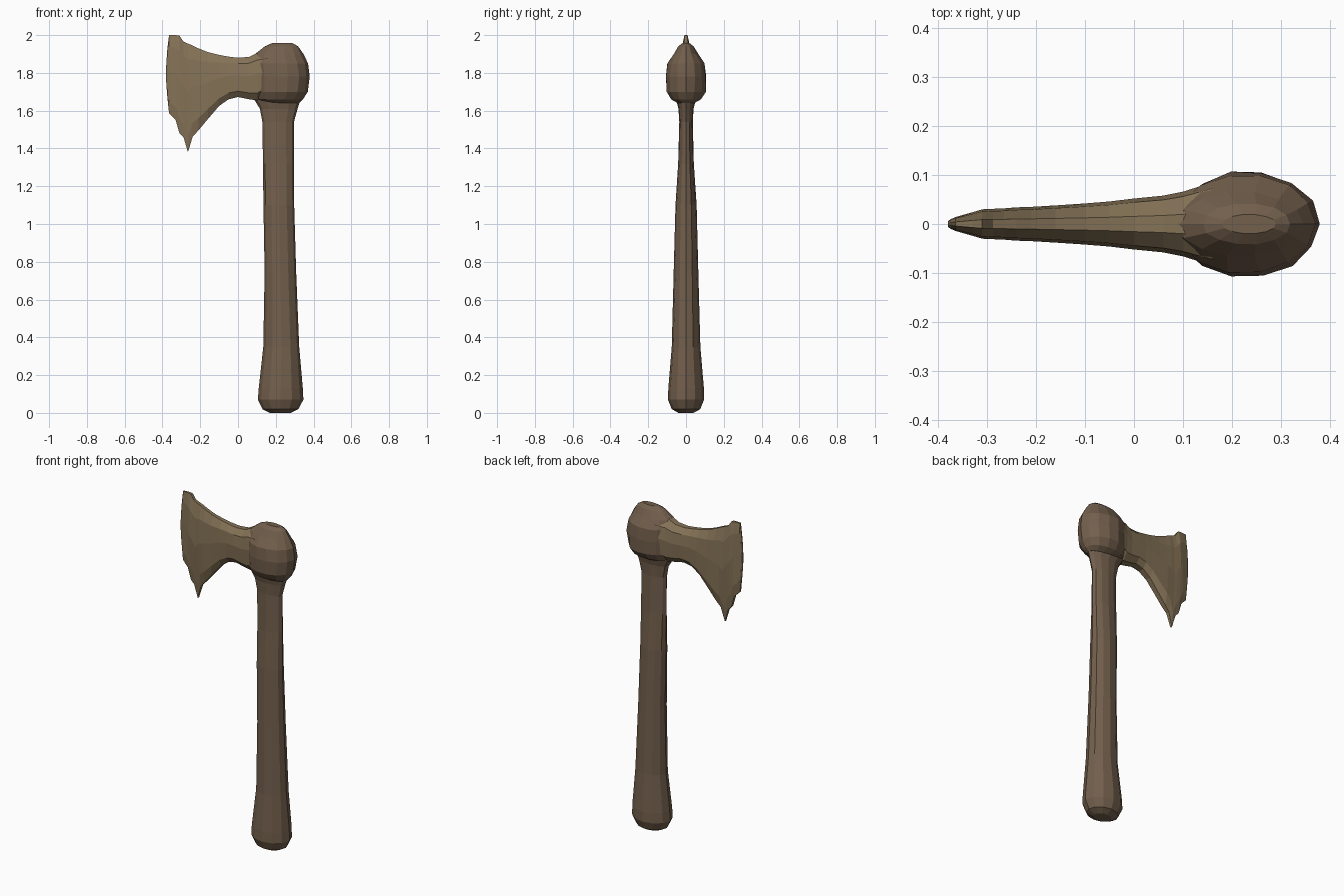
import bpy, bmesh, math, random

random.seed(4)


def material(name, rgb):
    m = bpy.data.materials.new(name)
    m.diffuse_color = (*rgb, 1)
    return m


WOOD = material("worn_wood", (0.17, 0.115, 0.073))
BRONZE = material("dull_bronze", (0.235, 0.17, 0.095))


def loft(name, rings, mat):
    """Skin a list of equal-length point rings and cap both ends."""
    bm = bmesh.new()
    loops = [[bm.verts.new(p) for p in ring] for ring in rings]
    n = len(loops[0])
    for a, b in zip(loops, loops[1:]):
        for i in range(n):
            j = (i + 1) % n
            bm.faces.new((a[i], a[j], b[j], b[i]))
    bm.faces.new(loops[0])
    bm.faces.new(loops[-1])
    bmesh.ops.recalc_face_normals(bm, faces=bm.faces)
    me = bpy.data.meshes.new(name)
    bm.to_mesh(me)
    bm.free()
    me.materials.append(mat)
    ob = bpy.data.objects.new(name, me)
    bpy.context.collection.objects.link(ob)
    return ob


def oval(z, x0, x1, hy, sides, jitter=0.0):
    """Horizontal oval ring spanning x0..x1 and -hy..hy."""
    cx, hx = (x0 + x1) / 2, (x1 - x0) / 2
    pts = []
    for i in range(sides):
        t = 2 * math.pi * i / sides
        r = 1 + random.uniform(-jitter, jitter)
        pts.append((cx + hx * r * math.cos(t), hy * r * math.sin(t), z))
    return pts


# Handle: flared pommel, slim waist, flare under the head (z, x0, x1, half depth)
handle = [
    (0.0, 0.17, 0.28, 0.04), (0.02, 0.13, 0.32, 0.075),
    (0.07, 0.105, 0.345, 0.095), (0.13, 0.11, 0.342, 0.094),
    (0.35, 0.135, 0.325, 0.076), (0.75, 0.14, 0.308, 0.065),
    (1.1, 0.135, 0.298, 0.056), (1.32, 0.132, 0.297, 0.041),
    (1.54, 0.13, 0.297, 0.036), (1.61, 0.115, 0.315, 0.04),
    (1.67, 0.08, 0.335, 0.055),
]
loft("handle", [oval(*r, 12, 0.012) for r in handle], WOOD)

# Socket: lumpy knob that wraps the top of the handle
socket = [
    (1.64, 0.14, 0.325, 0.045), (1.66, 0.10, 0.345, 0.08),
    (1.70, 0.09, 0.367, 0.106), (1.78, 0.085, 0.378, 0.108),
    (1.85, 0.08, 0.37, 0.10), (1.90, 0.09, 0.345, 0.066),
    (1.94, 0.14, 0.32, 0.042), (1.957, 0.18, 0.29, 0.02),
]
loft("socket", [oval(*r, 14, 0.02) for r in socket], WOOD)


# Blade: vertical slices from the socket to the cutting edge
def slice_ring(x, bottom, top, hy, low=1.0):
    h = top - bottom
    side = [(top, 0.3), (top - 0.15 * h, 0.85), (top - 0.45 * h, 1.0),
            (bottom + 0.15 * h, 0.9 * low), (bottom, 0.4 * low)]
    return ([(x, -hy * w, z) for z, w in side]
            + [(x, hy * w, z) for z, w in reversed(side)])


blade = [
    (0.16, 1.69, 1.91, 0.085), (0.10, 1.655, 1.905, 0.066),
    (0.06, 1.66, 1.885, 0.058), (0.0, 1.672, 1.88, 0.052),
    (-0.05, 1.66, 1.886, 0.046), (-0.10, 1.625, 1.895, 0.042),
    (-0.16, 1.555, 1.91, 0.038), (-0.21, 1.495, 1.93, 0.035),
    (-0.24, 1.462, 1.945, 0.034, 0.8), (-0.265, 1.38, 1.955, 0.032, 0.5),
    (-0.288, 1.458, 1.965, 0.031, 0.7), (-0.31, 1.48, 1.997, 0.03, 0.7),
    (-0.33, 1.55, 2.0, 0.024), (-0.365, 1.585, 2.0, 0.014),
    (-0.374, 1.67, 1.93, 0.01), (-0.38, 1.75, 1.84, 0.006),
]
loft("blade", [slice_ring(*s) for s in blade], BRONZE)
